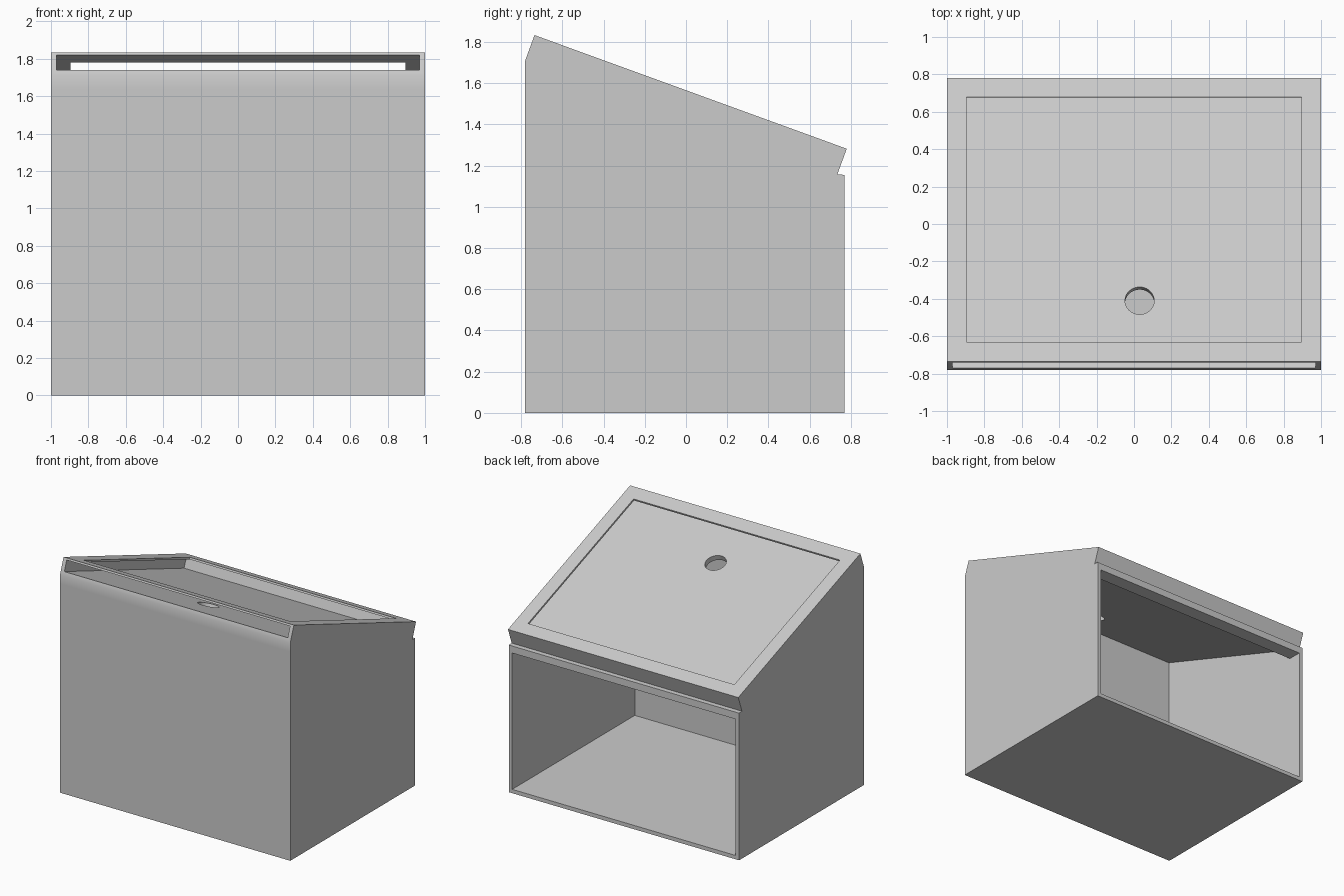
import bpy
import bmesh
import math
from mathutils import Matrix, Vector

cube = bpy.data.objects.get("Cube")
if cube:
    bpy.data.objects.remove(cube, do_unlink=True)

SLOPE = math.radians(20)
ALONG = Vector((0, math.cos(SLOPE), -math.sin(SLOPE)))   # down the sloped top
INTO = Vector((0, -math.sin(SLOPE), -math.cos(SLOPE)))   # into the sloped top
RIDGE = Vector((0, -0.735, 1.833))                       # front top edge
LENGTH = 1.612

grey = bpy.data.materials.new("plain grey")
grey.use_nodes = True
grey.diffuse_color = (0.6, 0.6, 0.6, 1)
grey.node_tree.nodes["Principled BSDF"].inputs["Base Color"].default_value = (0.6, 0.6, 0.6, 1)


def on_slab(u, d):
    """Side-profile point at distance u down the slope and depth d."""
    p = RIDGE + ALONG * u + INTO * d
    return p.y, p.z


def finish(name, bm):
    bmesh.ops.recalc_face_normals(bm, faces=bm.faces)
    mesh = bpy.data.meshes.new(name)
    bm.to_mesh(mesh)
    bm.free()
    mesh.materials.append(grey)
    obj = bpy.data.objects.new(name, mesh)
    bpy.context.collection.objects.link(obj)
    return obj


def prism(name, profile, half_width):
    """Extrude a side profile across x."""
    bm = bmesh.new()
    face = bm.faces.new([bm.verts.new((-half_width, y, z)) for y, z in profile])
    ext = bmesh.ops.extrude_face_region(bm, geom=[face])
    verts = [g for g in ext["geom"] if isinstance(g, bmesh.types.BMVert)]
    bmesh.ops.translate(bm, verts=verts, vec=(2 * half_width, 0, 0))
    return finish(name, bm)


def slab_box(name, u0, u1, d0, d1, half_width):
    corners = ((u0, d0), (u1, d0), (u1, d1), (u0, d1))
    return prism(name, [on_slab(u, d) for u, d in corners], half_width)


# Outer shell with the sloped slab overhanging the back
shell = prism("desk_shell", [
    (-0.78, 0), (0.77, 0), (0.77, 1.155), on_slab(LENGTH, 0.133),
    on_slab(LENGTH, 0), on_slab(0, 0), (-0.78, 1.71), (-0.78, 1.64)], 1.0)

# Interior, open at the back below a lintel
ceiling_a, ceiling_b = Vector(on_slab(0, 0.142)), Vector(on_slab(LENGTH, 0.142))


def ceiling(y):
    return y, ceiling_a.lerp(ceiling_b, (y - ceiling_a.x) / (ceiling_b.x - ceiling_a.x)).y


cutters = [prism("interior_cutter", [
    (-0.75, 0.03), (0.9, 0.03), (0.9, 1.10), (0.66, 1.10),
    ceiling(0.66), ceiling(-0.75)], 0.97)]

# Panel slot entered from the front, and the framed opening above it
cutters.append(slab_box("slot_cutter", -0.1, LENGTH - 0.03, 0.015, 0.10, 0.97))
cutters.append(slab_box("opening_cutter", 0.112, LENGTH - 0.106, -0.1, 0.05, 0.896))

# Round hole through the slot floor
bm = bmesh.new()
centre = Vector((0.03, -0.41, 1.608))
bmesh.ops.create_cone(
    bm, cap_ends=True, segments=48, radius1=0.078, radius2=0.078, depth=0.14,
    matrix=Matrix.Translation(centre) @ Matrix.Rotation(-SLOPE, 4, 'X'))
cutters.append(finish("hole_cutter", bm))

for cutter in cutters:
    mod = shell.modifiers.new(cutter.name, 'BOOLEAN')
    mod.operation = 'DIFFERENCE'
    mod.solver = 'EXACT'
    mod.object = cutter

# Bake the cuts, drop the cutters and shade
bpy.context.view_layer.update()
evaluated = shell.evaluated_get(bpy.context.evaluated_depsgraph_get())
baked = bpy.data.meshes.new_from_object(evaluated)
shell.modifiers.clear()
shell.data = baked
baked.name = "desk_shell"
for cutter in cutters:
    bpy.data.objects.remove(cutter, do_unlink=True)

bpy.ops.object.select_all(action='DESELECT')
shell.select_set(True)
bpy.context.view_layer.objects.active = shell
bpy.ops.object.shade_smooth_by_angle(angle=math.radians(30))
